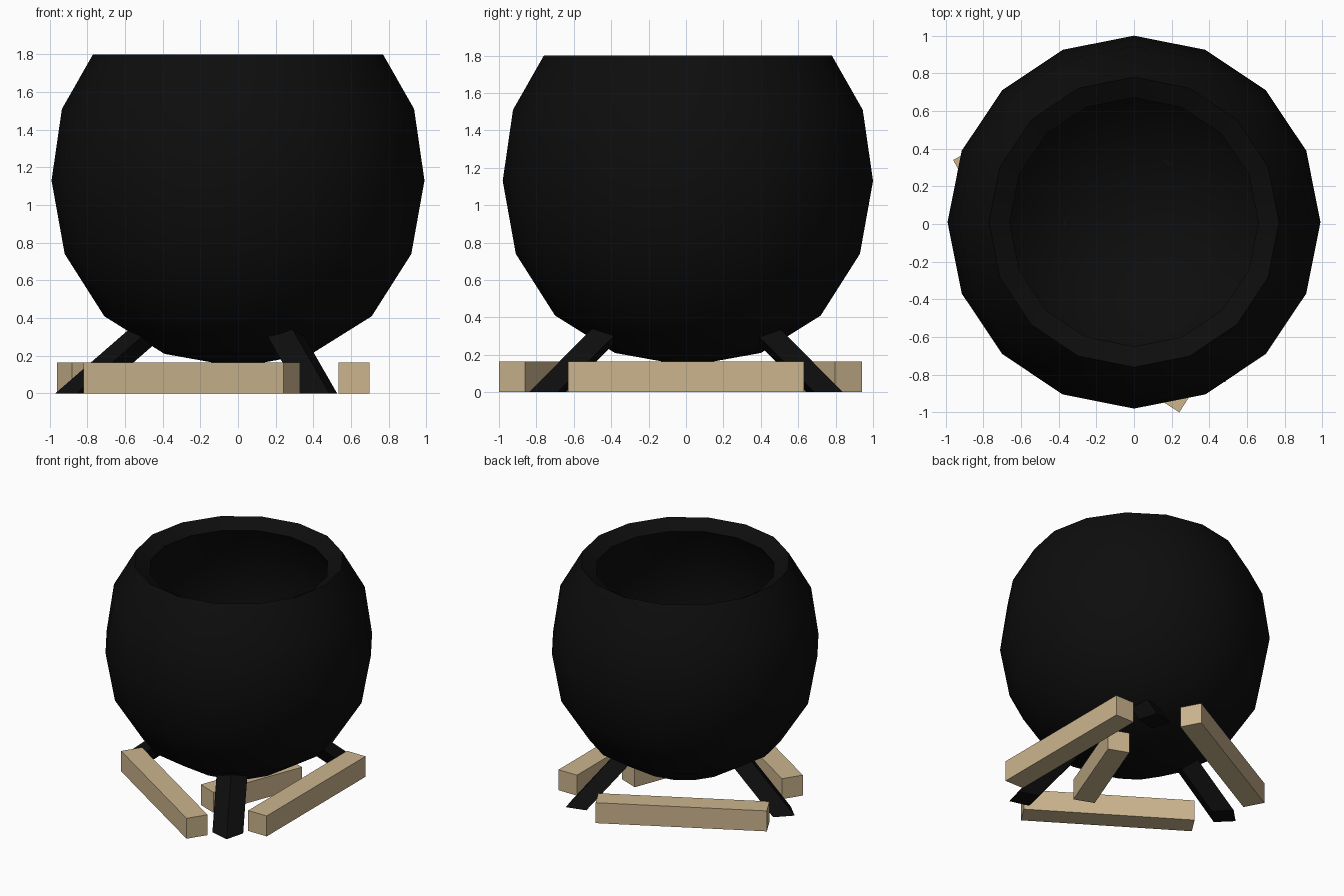
import bpy, bmesh, math
from mathutils import Matrix

if "Cube" in bpy.data.objects:
    bpy.data.objects.remove(bpy.data.objects["Cube"])


def material(name, color):
    m = bpy.data.materials.new(name)
    m.diffuse_color = (*color, 1)
    m.use_nodes = True
    m.node_tree.nodes["Principled BSDF"].inputs["Base Color"].default_value = m.diffuse_color
    return m


iron = material("black iron", (0.004, 0.004, 0.004))
wood = material("pale wood", (0.60, 0.46, 0.27))


def add_object(name, bm, mat):
    bmesh.ops.recalc_face_normals(bm, faces=bm.faces[:])
    mesh = bpy.data.meshes.new(name)
    bm.to_mesh(mesh)
    bm.free()
    mesh.materials.append(mat)
    ob = bpy.data.objects.new(name, mesh)
    bpy.context.collection.objects.link(ob)
    return ob


# Pot: thick-walled sphere profile, open at the top, spun in 16 segments
outer = [(0, 0.14), (0.39, 0.21), (0.71, 0.41), (0.92, 0.74),
         (0.99, 1.13), (0.935, 1.51), (0.77, 1.8)]
inner = [(0.66, 1.735), (0.815, 1.465), (0.875, 1.13), (0.81, 0.79),
         (0.62, 0.51), (0.335, 0.32), (0, 0.255)]
SIDES = 16
bm = bmesh.new()
rings = []
for r, z in outer + inner:
    if r == 0:
        rings.append([bm.verts.new((0, 0.01, z))] * SIDES)
    else:
        rings.append([bm.verts.new((r * math.cos(a), 0.01 + r * math.sin(a), z))
                      for a in (2 * math.pi * i / SIDES for i in range(SIDES))])
for lo, hi in zip(rings, rings[1:]):
    for i in range(SIDES):
        j = (i + 1) % SIDES
        corners = [lo[i], lo[j], hi[j], hi[i]]
        bm.faces.new(list(dict.fromkeys(corners)))
pot = add_object("pot", bm, iron)
bpy.context.view_layer.objects.active = pot
pot.select_set(True)
bpy.ops.object.shade_smooth_by_angle(angle=math.radians(35))
pot.select_set(False)


# Legs: diamond-section posts slanting outward to feet cut flat on the floor
def leg(name, degrees):
    bm = bmesh.new()
    spin = Matrix.Rotation(math.radians(degrees), 3, 'Z')
    levels = []
    for z in (0, 0.345):
        cx = 0.857 - 1.15 * z
        levels.append([bm.verts.new((cx + dx, dy, z)) for dx, dy in
                       ((0.113, 0), (0, 0.113), (-0.113, 0), (0, -0.113))])
    foot, top = levels
    bm.faces.new(foot)
    bm.faces.new(top)
    for i in range(4):
        j = (i + 1) % 4
        bm.faces.new((foot[i], foot[j], top[j], top[i]))
    bmesh.ops.rotate(bm, verts=bm.verts[:], cent=(0, 0, 0), matrix=spin)
    add_object(name, bm, iron)


for name, deg in (("left_leg", 180), ("back_leg", 60), ("front_leg", -60)):
    leg(name, deg)


# Logs: square beams lying on the floor around and beneath the pot
def log(name, x, y, degrees, length):
    bm = bmesh.new()
    bmesh.ops.create_cube(bm, size=1)
    bmesh.ops.scale(bm, verts=bm.verts[:], vec=(length, 0.165, 0.165))
    bmesh.ops.transform(bm, verts=bm.verts[:],
                        matrix=Matrix.Translation((x, y, 0.0825)) @
                        Matrix.Rotation(math.radians(degrees), 4, 'Z'))
    add_object(name, bm, wood)


log("right_log", 0.615, 0.0, 90, 1.26)
log("front_log", -0.245, -0.59, 147.3, 1.26)
log("back_log", -0.367, 0.568, 28.5, 1.26)
log("middle_log", 0.207, -0.125, 69, 0.78)
